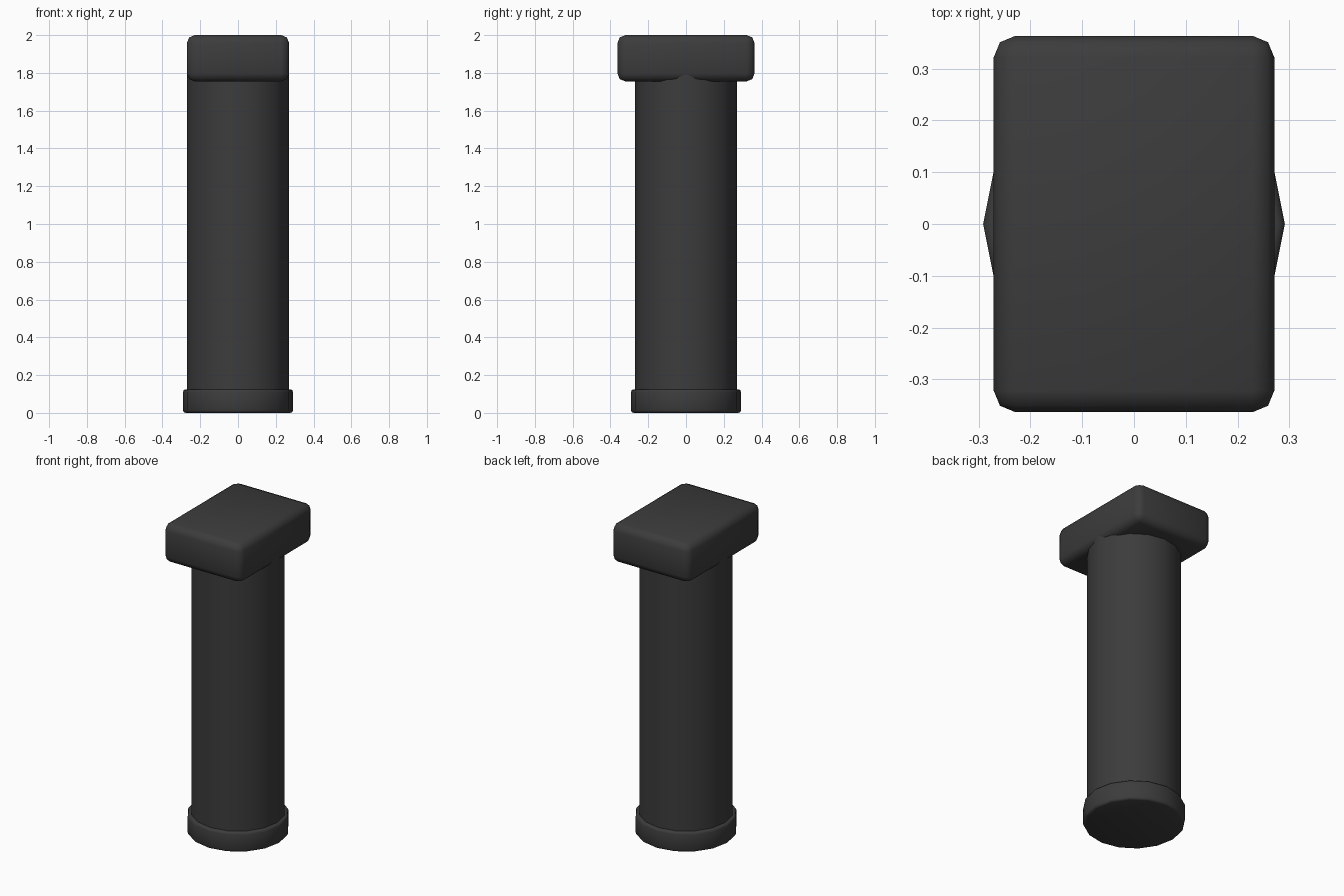
import bpy, math

if "Cube" in bpy.data.objects:
    bpy.data.objects.remove(bpy.data.objects["Cube"])

dark = bpy.data.materials.new("dark_grey")
dark.diffuse_color = (0.045, 0.045, 0.045, 1)
dark.use_nodes = True
dark.node_tree.nodes["Principled BSDF"].inputs["Base Color"].default_value = dark.diffuse_color


def finish(name, bevel=0, segments=2):
    """Name and colour the active object, round its edges and smooth it."""
    ob = bpy.context.object
    ob.name = name
    ob.data.materials.append(dark)
    bpy.ops.object.transform_apply(location=False, rotation=True, scale=True)
    if bevel:
        mod = ob.modifiers.new("rounding", "BEVEL")
        mod.width = bevel
        mod.segments = segments
        mod.limit_method = "ANGLE"
        mod.angle_limit = math.radians(40)
        bpy.ops.object.modifier_apply(modifier=mod.name)
    bpy.ops.object.shade_smooth_by_angle(angle=math.radians(50))


def cylinder(name, radius, z0, z1, bevel=0):
    # 16 sides with corners on the x and y axes
    bpy.ops.mesh.primitive_cylinder_add(
        vertices=16, radius=radius, depth=z1 - z0, location=(0, 0, (z0 + z1) / 2))
    finish(name, bevel)


# Long shaft, its top seated inside the head
cylinder("shaft", 0.27, 0.06, 1.80)

# Collar around the bottom end
cylinder("foot_collar", 0.291, 0.0, 0.125, 0.014)

# Rounded rectangular head
bpy.ops.mesh.primitive_cube_add(size=1, location=(0, 0, 1.8775))
bpy.context.object.scale = (0.542, 0.726, 0.245)
finish("head_block", 0.042)
